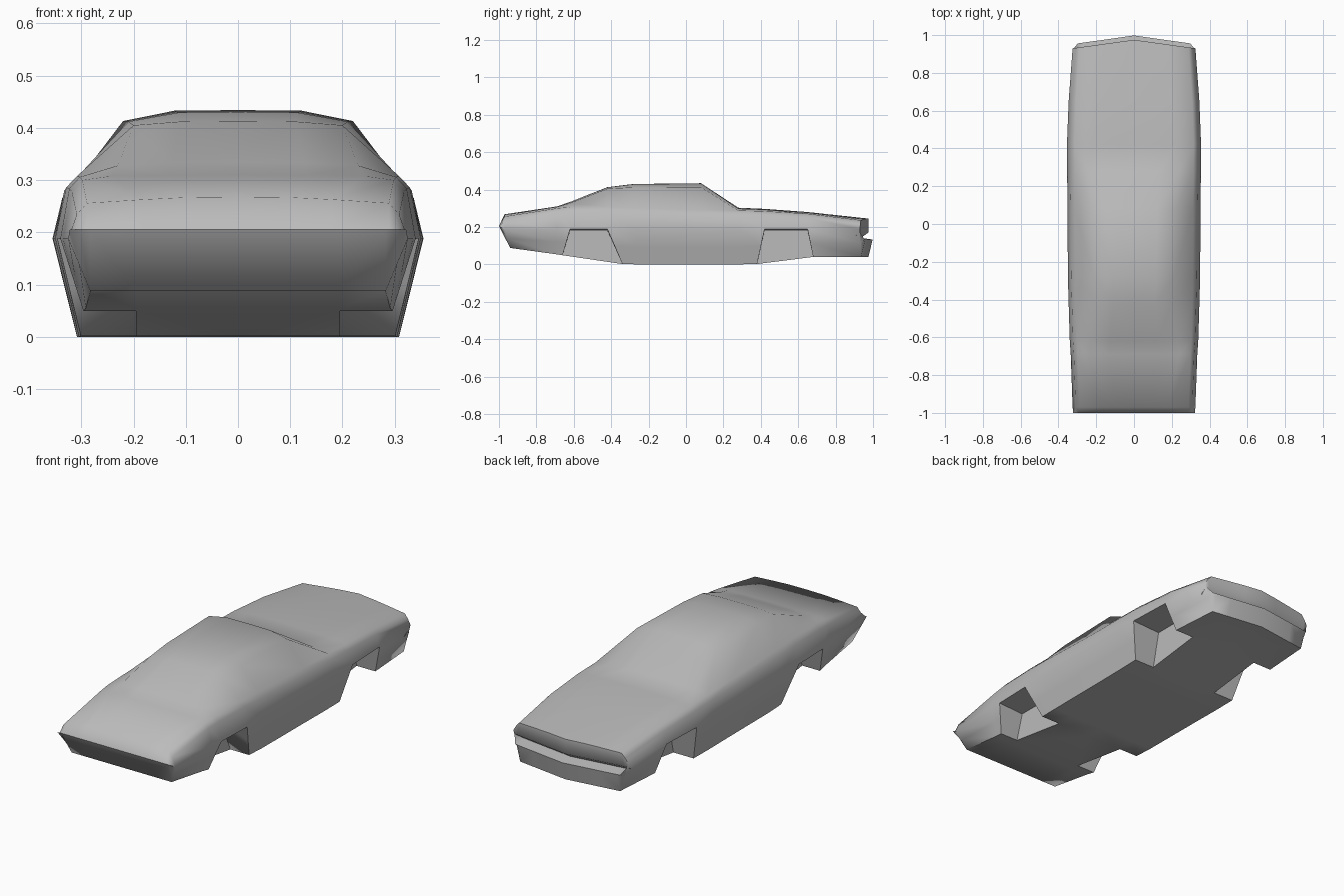
import bpy, bmesh, math

if "Cube" in bpy.data.objects:
    bpy.data.objects.remove(bpy.data.objects["Cube"])

paint = bpy.data.materials.new("body_grey")
paint.diffuse_color = (0.5, 0.5, 0.5, 1)
paint.use_nodes = True
paint.node_tree.nodes["Principled BSDF"].inputs["Base Color"].default_value = paint.diffuse_color

# Cross-sections, nose to tail:
# y, floor y, centre z, roof edge x, roof edge z, belt z, half width, sill z, arch (1 starts, 2 ends)
STATIONS = [
    (-0.97, -0.94, 0.268, 0.18, 0.263, 0.256, 0.325, 0.088, 0),
    (-0.69, -0.70, 0.310, 0.24, 0.308, 0.300, 0.335, 0.055, 0),
    (-0.62, -0.66, 0.334, 0.23, 0.328, 0.306, 0.340, 0.049, 1),
    (-0.42, -0.34, 0.413, 0.20, 0.405, 0.308, 0.346, 0.002, 2),
    (-0.28, -0.24, 0.430, 0.21, 0.412, 0.302, 0.350, 0.0, 0),
    (0.08, 0.10, 0.434, 0.22, 0.413, 0.290, 0.352, 0.0, 0),
    (0.28, 0.26, 0.303, 0.24, 0.298, 0.288, 0.354, 0.0, 0),
    (0.42, 0.38, 0.297, 0.22, 0.293, 0.284, 0.355, 0.002, 1),
    (0.65, 0.68, 0.280, 0.20, 0.277, 0.271, 0.346, 0.04, 2),
    (0.93, 0.93, 0.245, 0.18, 0.241, 0.236, 0.325, 0.04, 0),
]
INNER = 0.195      # inner wall of the wheel wells


def half_ring(s, arch):
    """Half outline from roof centre round to floor centre."""
    y, yl, zc, xr, zr, zb, w, zs, _ = s
    xs = w * 0.87
    ring = [(0, y, zc), (xr * 0.55, y, zc - 0.001), (xr, y, zr),
            (w * 0.89, y, zb), (w * 0.95, y, zb - 0.022), (w, y, 0.188)]
    if arch:
        ring += [(INNER, y, 0.18), (INNER, yl, zs)]
    else:
        ring += [((w + xs) / 2, (y + yl) / 2, (0.188 + zs) / 2), (xs, yl, zs)]
    return ring + [(INNER, yl, zs), (0, yl, zs)]


def tail_y(x, y):
    """Shallow V shape of the tail seen from above."""
    return y + 0.045 * (1 - x / 0.325)


rings = []
for s in STATIONS:
    order = {0: [False], 1: [False, True], 2: [True, False]}[s[8]]
    rings += [half_ring(s, a) for a in order]

# Nose: the first section closes onto the bumper edge
rings.insert(0, [(min(x, 0.322), -1.0, 0.205) for x, y, z in rings[0]])

# Tail: rear panel, recess line and bumper lip
rings[-1] = [(x, tail_y(x, y), z) for x, y, z in rings[-1]]
rings.append([(x * 0.98, tail_y(x, 0.93), 0.17) if i <= 5
              else (x * 0.98, tail_y(x, 0.953), 0.133)
              for i, (x, y, z) in enumerate(rings[-1])])
rings.append([(x, tail_y(x, 0.89), 0.142) for x, y, z in rings[-1]])

# Skin the half body and mirror it
bm = bmesh.new()
rows = [[bm.verts.new(p) for p in r] for r in rings]
for a, b in zip(rows, rows[1:]):
    for i in range(len(a) - 1):
        bm.faces.new((a[i], a[i + 1], b[i + 1], b[i]))
bmesh.ops.remove_doubles(bm, verts=bm.verts[:], dist=0.0005)
bmesh.ops.mirror(bm, geom=bm.verts[:] + bm.edges[:] + bm.faces[:],
                 axis='X', merge_dist=0.0005)
bmesh.ops.remove_doubles(bm, verts=bm.verts[:], dist=0.0005)
bmesh.ops.recalc_face_normals(bm, faces=bm.faces[:])

mesh = bpy.data.meshes.new("car_body")
bm.to_mesh(mesh)
bm.free()
mesh.materials.append(paint)
body = bpy.data.objects.new("car_body", mesh)
bpy.context.collection.objects.link(body)

# Soft shading, hard only at the arches and ends
bpy.context.view_layer.objects.active = body
body.select_set(True)
bpy.ops.object.shade_smooth_by_angle(angle=math.radians(65))
